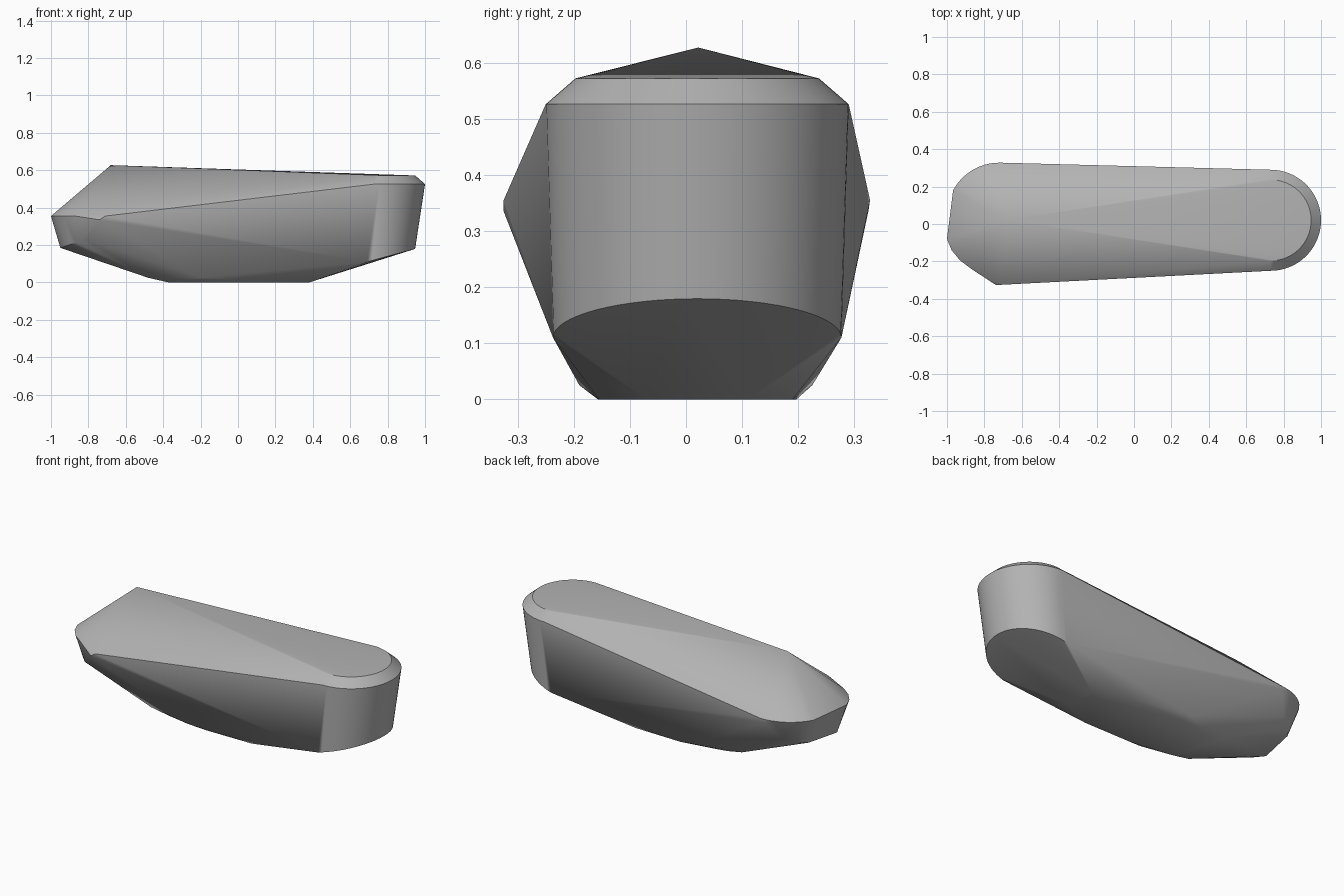
import bpy, bmesh, math

if "Cube" in bpy.data.objects:
    bpy.data.objects.remove(bpy.data.objects["Cube"])

stone = bpy.data.materials.new("stone grey")
stone.use_nodes = True
stone.diffuse_color = (0.45, 0.45, 0.45, 1)
stone.node_tree.nodes["Principled BSDF"].inputs["Base Color"].default_value = (0.45, 0.45, 0.45, 1)


def rounded_end(cx, radius, z, slope=0.0, steps=32):
    """Half circle facing +x, tilted upward by slope."""
    points = []
    for i in range(steps + 1):
        a = math.pi * (i / steps - 0.5)
        dx = radius * math.cos(a)
        points.append((cx + dx, 0.02 + radius * math.sin(a), z + slope * dx))
    return points


def at_height(outline, z):
    return [(x, y, z) for x, y in outline]


def arc(cx, cy, rx, ry, start, end, steps=8):
    angles = [math.radians(start + (end - start) * i / steps) for i in range(steps + 1)]
    return [(cx + rx * math.cos(a), cy + ry * math.sin(a)) for a in angles]


# Round end: bevelled top rim, shoulder and tilted underside rim
points = rounded_end(0.73, 0.217, 0.572)
points += rounded_end(0.73, 0.27, 0.526)
points += rounded_end(0.69, 0.257, 0.11, 0.27)

# Peak of the other end
points.append((-0.68, 0.022, 0.627))

# Blunt end: widest rim with a chamfered corner and a flat nose
rim = arc(-0.72, 0.05, 0.28, 0.278, 90, 152)
rim += [(-1.0, -0.08), (-0.975, -0.14), (-0.93, -0.195), (-0.87, -0.24), (-0.71, -0.325)]
points += at_height(rim, 0.355)
points += at_height([(-0.74, -0.325), (-0.74, 0.325)], 0.335)

# Blunt end: lower rim following the sloping underside
lower = arc(-0.72, 0.04, 0.225, 0.23, 90, 150) + [(-0.95, -0.06)]
lower += arc(-0.72, -0.02, 0.225, 0.23, 205, 270)
points += [(x, y, 0.185 + 0.34 * (x + 0.95)) for x, y in lower]

# Flat base and its small chamfer
base = [(-0.37, -0.12), (-0.37, 0.15), (-0.1, -0.157), (-0.1, 0.197),
        (0.2, -0.155), (0.2, 0.19), (0.38, -0.07), (0.38, 0.11)]
points += at_height(base, 0.0)
points += at_height([(-0.48, -0.13), (-0.48, 0.16), (-0.2, -0.19), (-0.2, 0.225),
                     (0.4, -0.135), (0.4, 0.18)], 0.025)

# Wrap the outlines in one faceted body
bm = bmesh.new()
for p in points:
    bm.verts.new(p)
hull = bmesh.ops.convex_hull(bm, input=bm.verts[:])
spare = {g for g in hull["geom_interior"] + hull["geom_unused"] if isinstance(g, bmesh.types.BMVert)}
bmesh.ops.delete(bm, geom=list(spare), context="VERTS")
bmesh.ops.dissolve_limit(bm, angle_limit=math.radians(0.5), verts=bm.verts[:], edges=bm.edges[:])
bmesh.ops.recalc_face_normals(bm, faces=bm.faces[:])
mesh = bpy.data.meshes.new("stone_body")
bm.to_mesh(mesh)
bm.free()
mesh.materials.append(stone)
body = bpy.data.objects.new("stone_body", mesh)
bpy.context.collection.objects.link(body)

# Soft shading with crisp ridges
bpy.ops.object.select_all(action="DESELECT")
body.select_set(True)
bpy.context.view_layer.objects.active = body
bpy.ops.object.shade_smooth_by_angle(angle=math.radians(30))
